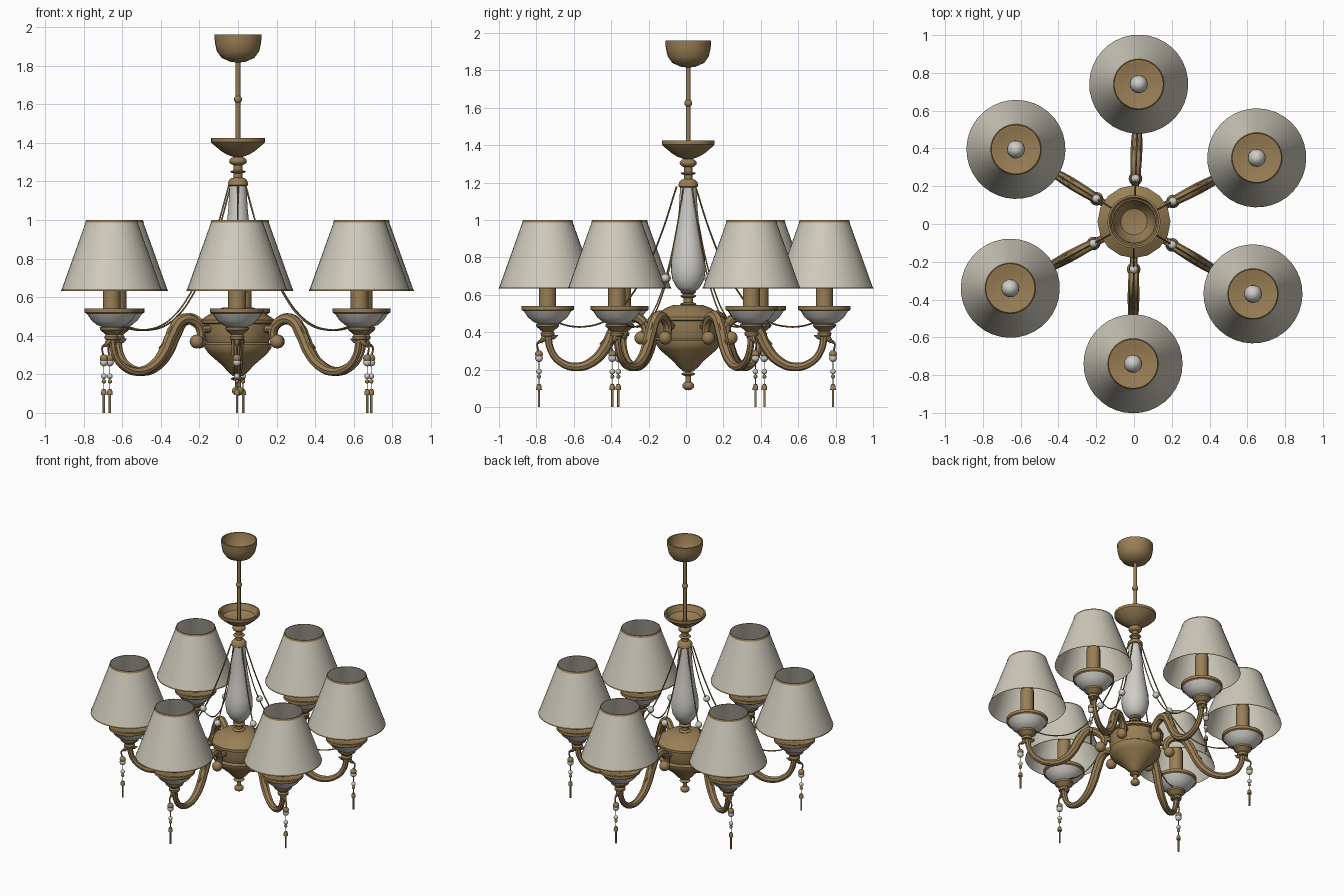
import bpy, bmesh, math
from mathutils import Vector, Matrix

old = bpy.data.objects.get("Cube")
if old:
    bpy.data.objects.remove(old, do_unlink=True)

# Part sizes below are in hundredths of a unit
UNIT = 0.01
parts = []


def material(name, rgb):
    m = bpy.data.materials.new(name)
    m.use_nodes = True
    m.diffuse_color = (*rgb, 1)
    bsdf = next(n for n in m.node_tree.nodes if n.type == 'BSDF_PRINCIPLED')
    bsdf.inputs["Base Color"].default_value = (*rgb, 1)
    return m


GOLD = material("antique gold", (0.32, 0.21, 0.09))
CLOTH = material("cream cloth", (0.62, 0.59, 0.5))
WHITE = material("porcelain white", (0.62, 0.61, 0.57))


def add(name, mesh, mat):
    """Link a finished, smooth shaded part and remember it in the current group."""
    mesh.materials.clear()
    mesh.materials.append(mat)
    ob = bpy.data.objects.new(name, mesh)
    bpy.context.collection.objects.link(ob)
    bpy.ops.object.select_all(action='DESELECT')
    ob.select_set(True)
    bpy.context.view_layer.objects.active = ob
    bpy.ops.object.shade_smooth_by_angle(angle=math.radians(40))
    parts.append(ob)


def lathe(name, mat, profile, x=0, segs=24):
    """Spin an (r, z) profile, listed bottom to top, about a vertical axis."""
    bm = bmesh.new()
    rings = []
    for r, z in profile:
        ring = []
        for i in range(segs):
            turn = math.tau * i / segs
            spot = Vector((x + r * math.cos(turn), r * math.sin(turn), z))
            ring.append(bm.verts.new(spot * UNIT))
        rings.append(ring)
    for low, high in zip(rings, rings[1:]):
        for i in range(segs):
            j = (i + 1) % segs
            bm.faces.new((low[i], low[j], high[j], high[i]))
    bmesh.ops.remove_doubles(bm, verts=bm.verts, dist=UNIT / 1000)
    mesh = bpy.data.meshes.new(name)
    bm.to_mesh(mesh)
    bm.free()
    add(name, mesh, mat)


def ball(name, mat, radius, z, x=0, stretch=1.0):
    """A bead, or a turned ring when stretch is small."""
    steps = 8
    angles = [math.pi * k / steps for k in range(steps + 1)]
    lathe(name, mat, [(radius * math.sin(a), z - stretch * radius * math.cos(a))
                      for a in angles], x, 16)


def rod(name, mat, radius, bottom, top, x=0):
    lathe(name, mat, [(0, bottom), (radius, bottom), (radius, top), (0, top)], x, 12)


def tube(name, radius, points, taper, roundness=2):
    """Sweep a gold section along (r, z) points; taper gives its relative thickness."""
    cu = bpy.data.curves.new(name, 'CURVE')
    cu.dimensions = '3D'
    cu.bevel_depth = radius * UNIT
    cu.bevel_resolution = roundness
    cu.resolution_u = 6
    cu.use_fill_caps = True
    sp = cu.splines.new('BEZIER')
    sp.bezier_points.add(len(points) - 1)
    for k, (bp, (r, z)) in enumerate(zip(sp.bezier_points, points)):
        bp.co = Vector((r, 0, z)) * UNIT
        bp.radius = taper(k / (len(points) - 1))
        bp.handle_left_type = bp.handle_right_type = 'AUTO'
    path = bpy.data.objects.new(name + "_path", cu)
    bpy.context.collection.objects.link(path)
    bpy.context.view_layer.update()
    graph = bpy.context.evaluated_depsgraph_get()
    mesh = bpy.data.meshes.new_from_object(path.evaluated_get(graph))
    bpy.data.objects.remove(path, do_unlink=True)
    add(name, mesh, GOLD)


def even(t):
    return 1.0


def arm_taper(t):
    return 1 + 0.25 * math.cos(math.tau * (t - 0.4))


def leaf_taper(t):
    return 0.15 + 0.9 * math.sin(math.pi * (0.25 + 0.75 * t))


# Central column, from the ceiling down
lathe("ceiling_canopy", GOLD, [(0, 181.5), (4, 182), (8.5, 184), (11, 187.5), (12, 192),
                               (12.2, 196), (11.4, 196), (10.5, 189), (7, 184.5), (0, 183)])
rod("hanging_rod", GOLD, 1.2, 136, 183)
ball("rod_knob", GOLD, 2.1, 162.5)
lathe("upper_dish", GOLD, [(2, 132.5), (6, 134), (8.5, 135.5), (12.7, 139), (14.1, 140.5),
                           (14.1, 142.5), (13, 142.5), (11, 138.5), (6, 136.5), (0, 136)])
rod("upper_stem", GOLD, 2.3, 120, 134)
ball("upper_knob", GOLD, 4.6, 130.5, stretch=0.55)
ball("upper_ring", GOLD, 4, 125, stretch=0.25)
lathe("vase_collar", GOLD, [(4.4, 117.5), (5.2, 118), (5, 120), (3.8, 121.5), (2, 122)])
lathe("column_vase", WHITE, [(0, 61.5), (4, 62), (6.2, 64), (8.4, 68), (9.3, 73), (9, 79),
                             (7.5, 87), (5.9, 97), (5, 106), (4.3, 118)])
rod("column_neck", GOLD, 2.6, 54, 62)
for z in (55, 59.3, 61.5):
    ball("neck_ring", GOLD, 4.2, z, stretch=0.3)

# Turned bowl at the foot of the column
lathe("central_bowl", GOLD, [(2.5, 19), (5.5, 21.5), (8, 24.5), (15, 30.5), (17.2, 33.5),
                             (17.5, 35.5), (16, 36.5), (17.2, 40), (17.5, 46), (19.3, 46.5),
                             (19.3, 48.2), (16.5, 50), (12, 53), (8, 54.5), (0, 55)], segs=16)
rod("finial_stem", GOLD, 1.5, 13, 20)
ball("finial_ring", GOLD, 3.7, 17.7, stretch=0.3)
ball("finial_tip", GOLD, 3.2, 11.4, stretch=0.75)

CENTER = Vector((0, 0.012, 0))
for ob in parts:
    ob.location = CENTER
parts.clear()

# One complete arm, built along +x with its lamp at REACH
REACH = 74
tube("arm_scroll", 2.5, [(23, 36.5), (21.5, 42), (26, 47.8), (33, 48), (39, 40), (43, 32),
                         (49, 25), (58, 21.5), (67, 24), (72, 30), (REACH, 39)], arm_taper)
ball("scroll_tip", GOLD, 3.6, 37, 24)
tube("arm_bracket", 2, [(15, 43.5), (23, 43.5)], even)
tube("arm_leaf", 2, [(35, 48), (39, 43), (42, 37), (46.2, 33.5)], leaf_taper)
tube("cup_leaf", 1.7, [(REACH, 39), (REACH + 2, 36.7), (REACH + 5, 34)], leaf_taper)
tube("inner_cup_leaf", 1.4, [(REACH, 39), (REACH - 3, 37.5), (REACH - 5.5, 38.5)], leaf_taper)

# Cup, candle and shade
lathe("cup_base", GOLD, [(0, 37.5), (3.5, 38), (3.8, 39.5), (3, 40.5), (6, 43), (6.2, 44.2),
                         (5, 44.7)], REACH)
lathe("cup_bowl", WHITE, [(5, 44.5), (7.5, 45.5), (10.5, 48), (12.8, 51.5)], REACH)
lathe("cup_rim", GOLD, [(12.8, 51.3), (14, 52), (14, 54), (12.5, 54), (10, 53), (0, 53)], REACH)
rod("candle_tube", GOLD, 4.6, 53, 76, REACH)
ball("bulb", WHITE, 4.8, 81, REACH, stretch=1.25)
lathe("lamp_shade", CLOTH, [(26, 63.7), (13, 100)], REACH, 36)
lathe("shade_lower_trim", GOLD, [(26.2, 63.3), (26, 64.2)], REACH, 36)
lathe("shade_upper_trim", GOLD, [(13.7, 98.7), (13.2, 100), (12.8, 100)], REACH, 36)

# Swag sagging from the column to the cup
swag = [(r, 43 + 75 * (abs(57 - r) / 52) ** 2.4) for r in range(5, 70, 8)]
tube("swag", 0.45, swag, even, 0)
ball("swag_bead", WHITE, 2.3, 69, 24)

# Hanging pendant
PX = REACH + 4.6
tube("pendant_hook", 0.5, [(PX - 2, 34.5), (PX, 35.2), (PX, 28)], even)
rod("pendant_wire", GOLD, 0.2, 10, 28, PX)
ball("pendant_cap", GOLD, 2.1, 28.3, PX)
ball("pendant_drop", WHITE, 2.1, 26.2, PX)
ball("pendant_upper_bead", WHITE, 1.5, 19, PX)
ball("pendant_lower_bead", GOLD, 1.1, 16.3, PX)
lathe("pendant_bell", GOLD, [(0, 9.2), (1.5, 9.2), (1.4, 11), (0.9, 12.2), (0, 12.6)], PX, 12)
rod("pendant_rod", GOLD, 0.6, 0, 10, PX)

# Six arms, each lamp at its own slightly uneven spot
LAMPS = [(0.65, 0.35), (0.025, 0.74), (-0.625, 0.395),
         (-0.655, -0.34), (-0.005, -0.74), (0.63, -0.37)]
for n, spot in enumerate(LAMPS):
    lamp = Vector((*spot, 0))
    out = (lamp - CENTER).normalized()
    place = (Matrix.Translation(lamp - out * REACH * UNIT)
             @ Matrix.Rotation(math.atan2(out.y, out.x), 4, 'Z'))
    for part in parts:
        ob = part
        if n:
            ob = part.copy()
            ob.name = f"{part.name}_{n + 1}"
            bpy.context.collection.objects.link(ob)
        ob.matrix_world = place
